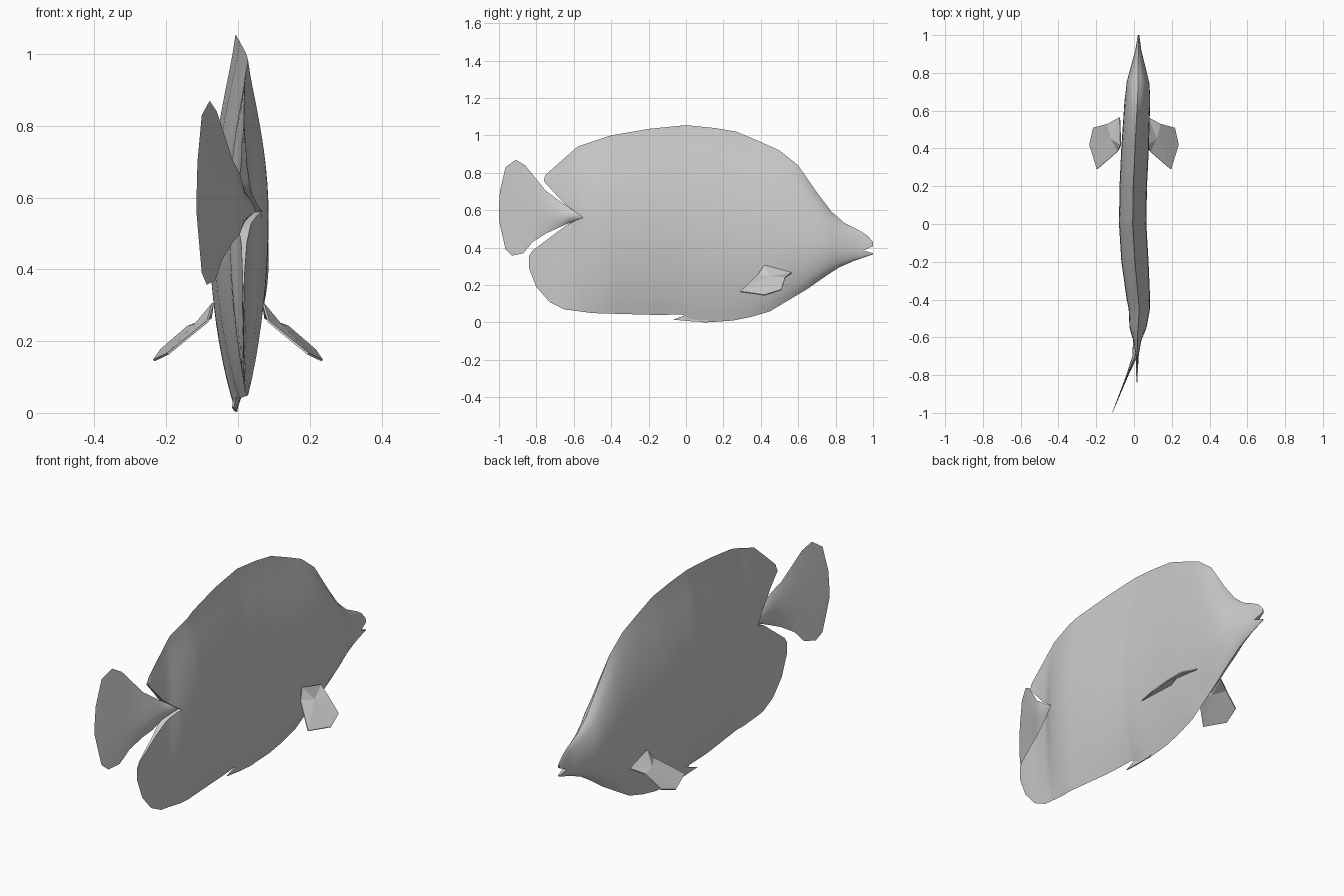
import bpy
import bmesh
import math

default_cube = bpy.data.objects.get("Cube")
if default_cube:
    bpy.data.objects.remove(default_cube, do_unlink=True)

grey = bpy.data.materials.new("plain_grey")
grey.use_nodes = True
grey.diffuse_color = (.6, .6, .6, 1)
grey.node_tree.nodes["Principled BSDF"].inputs["Base Color"].default_value = (.6, .6, .6, 1)


def sample(knots, y):
    """Linear interpolation through (y, value) knots."""
    if y <= knots[0][0]:
        return knots[0][1]
    for (ya, a), (yb, b) in zip(knots, knots[1:]):
        if y <= yb:
            return a + (b - a) * (y - ya) / (yb - ya)
    return knots[-1][1]


def finish(name, bm, smooth=True):
    mesh = bpy.data.meshes.new(name)
    bmesh.ops.recalc_face_normals(bm, faces=bm.faces)
    bm.to_mesh(mesh)
    bm.free()
    obj = bpy.data.objects.new(name, mesh)
    bpy.context.collection.objects.link(obj)
    mesh.materials.append(grey)
    if smooth:
        bpy.ops.object.select_all(action='DESELECT')
        obj.select_set(True)
        bpy.context.view_layer.objects.active = obj
        bpy.ops.object.shade_smooth_by_angle(angle=math.radians(40))
    return obj


def loft(name, halves, width, centre, steps=10):
    """Loft an upper and a lower half, each from an inner line out to a thin edge.
    The halves weld wherever their inner lines coincide."""
    bm = bmesh.new()
    stations = {k[0] for half in halves for line in half[:2] for k in line}
    stations = sorted(stations | {k[0] for line in (width, centre) for k in line})
    upper_inner, lower_inner = halves[0][0], halves[1][0]
    for inner, outer, power in halves:
        ys = [y for y in stations if y >= outer[0][0]]
        rings = []
        for y in ys:
            zi, zo = sample(inner, y), sample(outer, y)
            w, c, p = sample(width, y), sample(centre, y), sample(power, y)
            ring = []
            for side in (1, -1):
                row = []
                for i in range(steps + 1):
                    t = i / steps
                    x = c + side * w * (1 - t * t) ** p
                    row.append(bm.verts.new((x, y, zi + (zo - zi) * t)))
                ring.append(row)
            rings.append(ring)
        for j in range(len(ys) - 1):
            for side in (0, 1):
                a, b = rings[j][side], rings[j + 1][side]
                for i in range(steps):
                    bm.faces.new((a[i], b[i], b[i + 1], a[i + 1]))
            # close the inner rim where the halves part
            gap = max(sample(upper_inner, y) - sample(lower_inner, y) for y in ys[j:j + 2])
            if gap > .0001:
                (a, b), (c, d) = rings[j], rings[j + 1]
                bm.faces.new((a[0], b[0], d[0], c[0]))
    bmesh.ops.remove_doubles(bm, verts=bm.verts, dist=.0002)
    return finish(name, bm)


# Body with dorsal and anal fins; the inner lines part at tail and mouth
seam = [(-.55, .56), (.3, .47), (.8, .41), (.95, .385)]
upper_inner = [(-.76, .755), (-.65, .635), (-.58, .58)] + seam + [(1, .408)]
lower_inner = [(-.84, .355), (-.82, .385), (-.7, .475), (-.64, .52), (-.58, .55)] + seam + [(1, .37)]
back_line = [(-.76, .765), (-.75, .79), (-.66, .87), (-.58, .94), (-.4, 1), (-.2, 1.035),
             (0, 1.055), (.15, 1.04), (.27, 1.02), (.4, .965), (.5, .92), (.6, .84), (.7, .695),
             (.78, .59), (.85, .53), (.93, .49), (.97, .465), (1, .43)]
belly_line = [(-.84, .29), (-.8, .19), (-.73, .11), (-.65, .07), (-.5, .05), (-.15, .04),
              (-.02, .043), (.03, .01), (.1, 0), (.25, .01), (.35, .03), (.45, .06), (.55, .12),
              (.65, .18), (.75, .25), (.82, .295), (.9, .33), (1, .364)]
body_width = [(-.84, .002), (-.7, .008), (-.62, .02), (-.55, .045), (-.4, .062), (-.2, .072),
              (.4, .073), (.65, .068), (.75, .06), (.85, .034), (.92, .016), (1, .004)]
body_centre = [(-.84, .015), (-.6, .018), (-.45, .028), (-.2, .005), (0, -.007), (.2, -.004),
               (.45, .008), (.7, .02), (1, .024)]
loft("body", [(upper_inner, back_line, [(.3, 1.3), (.75, .65)]),
              (lower_inner, belly_line, [(.3, .95), (.75, .65)])], body_width, body_centre)

# Tail fin, swept to one side
tail_mid = [(-1, .575), (-.55, .57)]
tail_top = [(-1, .62), (-.995, .7), (-.965, .83), (-.91, .87), (-.86, .84), (-.75, .705),
            (-.65, .63), (-.55, .6)]
tail_bottom = [(-1, .55), (-.985, .48), (-.965, .39), (-.93, .357), (-.87, .37), (-.82, .43),
               (-.75, .475), (-.63, .53), (-.55, .54)]
even = [(0, 1)]
loft("tail_fin", [(tail_mid, tail_top, even), (tail_mid, tail_bottom, even)],
     [(-1, .001), (-.8, .006), (-.65, .018), (-.55, .028)],
     [(-1, -.115), (-.7, .005), (-.6, .018), (-.55, .021)])


def plate(name, rim, hub, thickness):
    """Thin fan of flat faces from a hub point to a rim."""
    bm = bmesh.new()
    middle = bm.verts.new(hub)
    verts = [bm.verts.new(p) for p in rim]
    for a, b in zip(verts, verts[1:] + verts[:1]):
        bm.faces.new((middle, a, b))
    obj = finish(name, bm, smooth=False)
    solid = obj.modifiers.new("thickness", 'SOLIDIFY')
    solid.thickness = thickness
    solid.offset = 0
    return obj


# Pectoral fins, one on each side
pectoral = plate("pectoral_fins",
                 [(.075, .565, .265), (.07, .42, .305), (.085, .385, .255), (.195, .29, .165),
                  (.235, .42, .146), (.215, .51, .175), (.14, .53, .24)],
                 (.12, .45, .245), .006)
pectoral.modifiers.new("other_side", 'MIRROR')

# Pelvic fin tip trailing under the belly
plate("pelvic_fin", [(-.014, -.07, .015), (-.008, .03, .006), (-.004, .12, .004),
                     (-.004, .12, .06), (-.01, .0, .04)], (-.006, .06, .025), .006)
